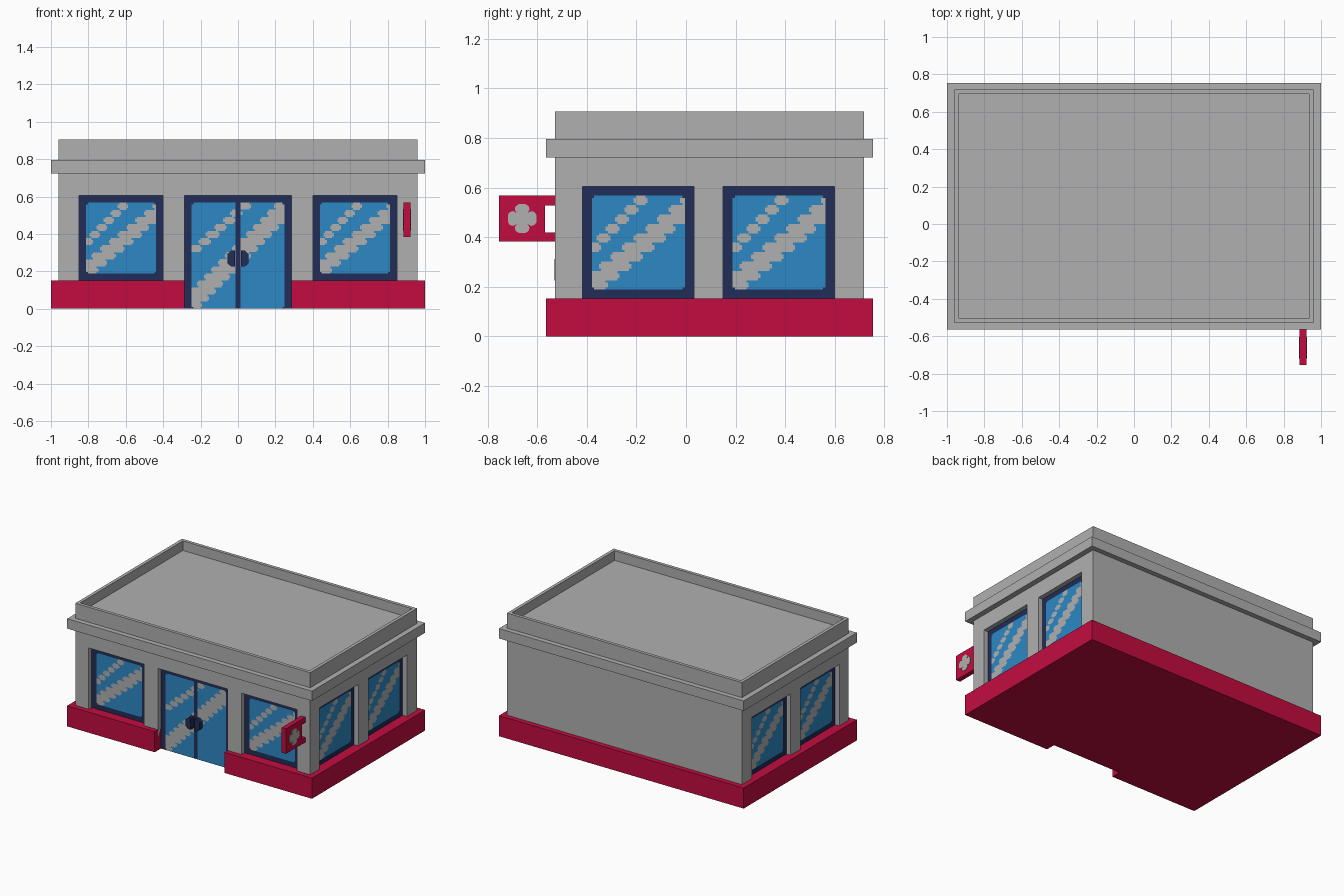
import bpy, bmesh, math
from mathutils import Matrix, Vector

if "Cube" in bpy.data.objects:
    bpy.data.objects.remove(bpy.data.objects["Cube"])


def material(name, rgb):
    m = bpy.data.materials.new(name)
    m.use_nodes = True
    m.diffuse_color = (*rgb, 1)
    m.node_tree.nodes["Principled BSDF"].inputs["Base Color"].default_value = (*rgb, 1)
    return m


GREY = material("light grey", (0.434, 0.434, 0.439))
RED = material("crimson red", (0.546, 0.0037, 0.051))
BLUE = material("glass blue", (0.026, 0.25, 0.558))
NAVY = material("navy frame", (0.015, 0.026, 0.095))


def finish(name, bm, *mats):
    bmesh.ops.recalc_face_normals(bm, faces=bm.faces)
    me = bpy.data.meshes.new(name)
    bm.to_mesh(me)
    bm.free()
    ob = bpy.data.objects.new(name, me)
    bpy.context.scene.collection.objects.link(ob)
    for m in mats:
        me.materials.append(m)
    return ob


def add_box(bm, x0, x1, y0, y1, z0, z1):
    c = Vector(((x0 + x1) / 2, (y0 + y1) / 2, (z0 + z1) / 2))
    mat = Matrix.Translation(c) @ Matrix.Diagonal((x1 - x0, y1 - y0, z1 - z0, 1))
    return bmesh.ops.create_cube(bm, size=1, matrix=mat)["verts"]


def box(name, mat, *size):
    bm = bmesh.new()
    add_box(bm, *size)
    return finish(name, bm, mat)


def prism(name, mat, points, offset):
    """Closed outline of 3D points, extruded by an offset."""
    bm = bmesh.new()
    face = bm.faces.new([bm.verts.new(p) for p in points])
    ext = bmesh.ops.extrude_face_region(bm, geom=[face])["geom"]
    bmesh.ops.translate(bm, vec=offset, verts=[v for v in ext if isinstance(v, bmesh.types.BMVert)])
    return finish(name, bm, mat)


# Main dimensions
WX, OX = 0.96, 1.0                 # half widths: wall, plinth and cornice
WF, WB = -0.528, 0.718             # wall front and back
OF, OB = -0.565, 0.755             # plinth and cornice front and back
REC = 0.037                        # depth of the openings
WIN, TOP = 0.45, 0.605             # window size, top of all openings
DOOR = 0.285                       # half width of the entrance
SIDE_Y = (-0.1925, 0.375)          # side window centres
FRONT_X = (-0.625, 0.625)          # front window centres

# Walls, plinth, cornice
walls = box("walls", GREY, -WX, WX, WF, WB, 0.1, 0.73)
plinth = box("plinth", RED, -OX, OX, OF, OB, 0, 0.152)
box("cornice", GREY, -OX, OX, OF, OB, 0.722, 0.795)

# Parapet with a sunken roof
bm = bmesh.new()
add_box(bm, -WX, WX, WF, WB, 0.78, 0.906)
top = max(bm.faces, key=lambda f: f.calc_center_median().z)
bmesh.ops.inset_region(bm, faces=[top], thickness=0.034)
ext = bmesh.ops.extrude_face_region(bm, geom=[top])["geom"]
bmesh.ops.translate(bm, vec=(0, 0, -0.071), verts=[v for v in ext if isinstance(v, bmesh.types.BMVert)])
if top.is_valid:
    bmesh.ops.delete(bm, geom=[top], context='FACES_ONLY')
finish("parapet_and_roof", bm, GREY)

# Cut the openings
bm = bmesh.new()
h = WIN / 2
for x in FRONT_X:
    add_box(bm, x - h, x + h, WF - 0.02, WF + REC, 0.13, TOP)
for y in SIDE_Y:
    for s in (-1, 1):
        x0, x1 = sorted((s * (WX - REC), s * (WX + 0.02)))
        add_box(bm, x0, x1, y - h, y + h, 0.13, TOP)
window_cutter = finish("window_cutter", bm)
door_cutter = box("door_cutter", RED, -DOOR, DOOR, OF - 0.1, WF + REC, -0.1, TOP)
for ob, cutter in ((walls, window_cutter), (walls, door_cutter), (plinth, door_cutter)):
    mod = ob.modifiers.new("cut", 'BOOLEAN')
    mod.operation, mod.solver, mod.object = 'DIFFERENCE', 'EXACT', cutter
    bpy.context.view_layer.objects.active = ob
    bpy.ops.object.modifier_apply(modifier=mod.name)
for cutter in (window_cutter, door_cutter):
    bpy.data.objects.remove(cutter)

CELL = WIN / 48                    # fine cell; 4 cells make one step of a reflection


def in_streaks(i, j, streaks):
    """Stepped diagonal reflections; i, j are cells from the lower left of the glass."""
    row, sub = divmod(j, 4)
    trim = 0.25 if sub in (0, 3) else 0
    u = (i + 0.5) / 4
    for first, last, left, lslope, right, rslope in streaks:
        if first <= row <= last and left + lslope * row + trim < u < right + rslope * row - trim:
            return True
    return False


def pane(name, width, nx, ny, bottom, mullion, streaks, loc, angle):
    """Framed glass facing -y before rotation: 0 navy, 1 blue, 2 grey."""
    height = TOP - 0.15 if bottom else TOP
    bm = bmesh.new()
    bmesh.ops.create_grid(bm, x_segments=nx, y_segments=ny, size=0.5,
                          matrix=Matrix.Rotation(math.pi / 2, 4, 'X') @ Matrix.Diagonal((width, height, 1, 1)))
    gx, gy = nx - 8, ny - 4 - bottom
    for f in bm.faces:
        c = f.calc_center_median()
        i = math.floor((c.x / width + 0.5) * nx) - 4
        j = math.floor((c.z / height + 0.5) * ny) - bottom
        corner = i in (0, gx - 1) and j in (0, gy - 1)
        bar = abs(c.x) < mullion
        if not (0 <= i < gx and 0 <= j < gy) or corner or bar:
            f.material_index = 0
        else:
            f.material_index = 2 if in_streaks(i, j, streaks) else 1
    bmesh.ops.dissolve_limit(bm, angle_limit=0.01, verts=bm.verts, edges=bm.edges, delimit={'MATERIAL'})
    me = bpy.data.meshes.new(name)
    bm.to_mesh(me)
    bm.free()
    for m in (NAVY, BLUE, GREY):
        me.materials.append(m)
    ob = bpy.data.objects.new(name, me)
    ob.location = (*loc, TOP - height / 2)
    ob.rotation_euler.z = angle
    bpy.context.scene.collection.objects.link(ob)


# Windows and entrance
window_streaks = [(4, 9, -4.5, 1, -3, 1), (0, 9, -1.6, 1.22, 1.8, 1.22)]
door_streaks = [(8, 14, -9.4, 1.15, -7.6, 1.15), (0, 14, -2.2, 1, 1.4, 1)]
front = WF + REC - 0.002
for x, side in zip(FRONT_X, ("right", "left")):
    pane("front_window_" + side, WIN, 48, 48, 4, 0, window_streaks, (x, front), 0)
for y, place in zip(SIDE_Y, ("front", "back")):
    for s, side in ((-1, "right"), (1, "left")):
        pane(f"side_window_{place}_{side}", WIN, 48, 48, 4, 0, window_streaks,
             (s * (WX - REC + 0.002), y), s * math.pi / 2)
pane("entrance_doors", 2 * DOOR, 61, 64, 0, 0.016, door_streaks, (0, front), 0)

# Door handles
for s, side in ((-1, "right"), (1, "left")):
    outline = [(0.015, 0.225), (0.036, 0.225), (0.056, 0.243), (0.056, 0.293), (0.036, 0.311), (0.015, 0.311)]
    prism("door_handle_" + side, NAVY, [(s * x, front, z) for x, z in outline], (0, -REC, 0))

# Hanging sign: bracket-shaped board with a clover cross on both faces
SX0, SX1 = 0.886, 0.921
board = [(WF, 0.568), (-0.755, 0.568), (-0.755, 0.383), (WF, 0.383),
         (WF, 0.418), (-0.568, 0.418), (-0.568, 0.528), (WF, 0.528)]
prism("hanging_sign", RED, [(SX0, y, z) for y, z in board], (SX1 - SX0, 0, 0))
lobe = [(0.022, 0.022), (0.036, 0.030), (0.050, 0.026), (0.058, 0.014), (0.058, -0.014), (0.050, -0.026), (0.036, -0.030)]
for x, d, side in ((SX0, -0.003, "right"), (SX1, 0.003, "left")):
    pts = []
    for k in range(4):
        rot = Matrix.Rotation(-k * math.pi / 2, 2)
        pts += [rot @ Vector(p) for p in lobe]
    prism("sign_cross_" + side, GREY, [(x, -0.661 + p.x, 0.475 + p.y) for p in pts], (d, 0, 0))
